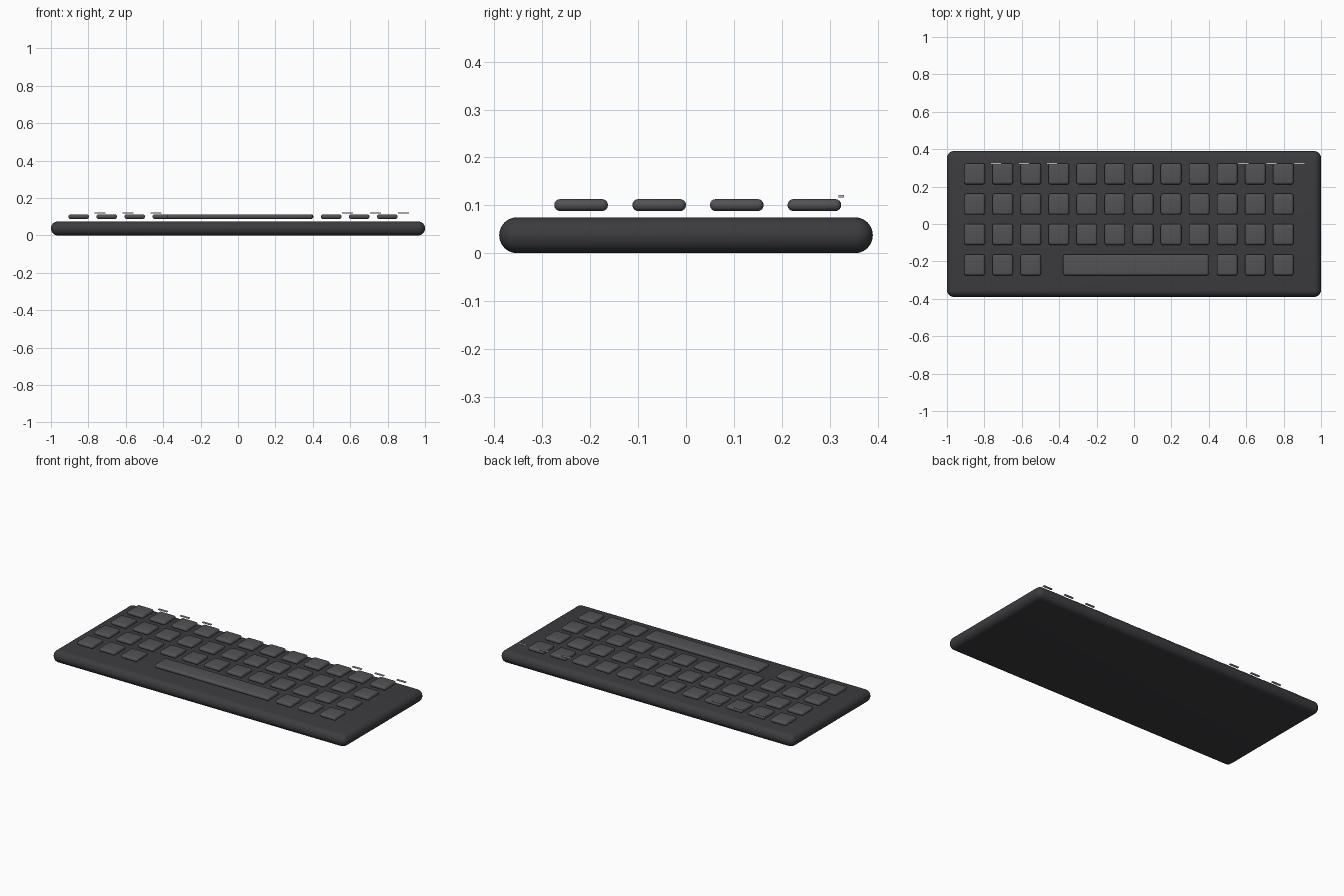
import bpy

if "Cube" in bpy.data.objects:
    bpy.data.objects.remove(bpy.data.objects["Cube"])

def material(name, rgb):
    m = bpy.data.materials.new(name)
    m.diffuse_color = (*rgb, 1)
    m.use_nodes = True
    m.node_tree.nodes["Principled BSDF"].inputs["Base Color"].default_value = m.diffuse_color
    return m

BODY = material("dark_shell", (0.045, 0.045, 0.05))
KEY = material("key_grey", (0.085, 0.085, 0.09))
MARK = material("mark_grey", (0.5, 0.5, 0.5))

def rounded_box(name, center, size, radius, mat, segments=4):
    bpy.ops.mesh.primitive_cube_add(size=1, location=center)
    ob = bpy.context.object
    ob.name = name
    ob.scale = size
    bpy.ops.object.transform_apply(location=False, rotation=False, scale=True)
    ob.data.materials.append(mat)
    if radius:
        b = ob.modifiers.new("round", 'BEVEL')
        b.width = radius
        b.segments = segments
        bpy.ops.object.modifier_apply(modifier=b.name)
        bpy.ops.object.shade_smooth_by_angle()
    return ob

# Base slab with fully rounded edges
rounded_box("keyboard_body", (0, 0, 0.0375), (2, 0.78, 0.075), 0.037, BODY, 6)

# Key grid: three full rows, bottom row split around the space bar
KEY_Z, KEY_H, ROUND = 0.1005, 0.025, 0.0122
columns = [-0.852 + 0.15 * i for i in range(12)]
rows = [0.268, 0.106, -0.056, -0.219]
for r, y in enumerate(rows):
    for c, x in enumerate(columns):
        if r == 3 and 3 <= c <= 8:
            continue
        rounded_box(f"key_{r}_{c}", (x, y, KEY_Z), (0.11, 0.112, KEY_H), ROUND, KEY)
rounded_box("space_bar", (0.01, rows[3], KEY_Z), (0.778, 0.112, KEY_H), ROUND, KEY)

# Small pale marks along the back edge of the top row
for start in (-0.738, 0.585):
    for i in range(3):
        rounded_box("key_mark", (start + 0.15 * i, 0.324, 0.119), (0.06, 0.012, 0.005), 0, MARK)
